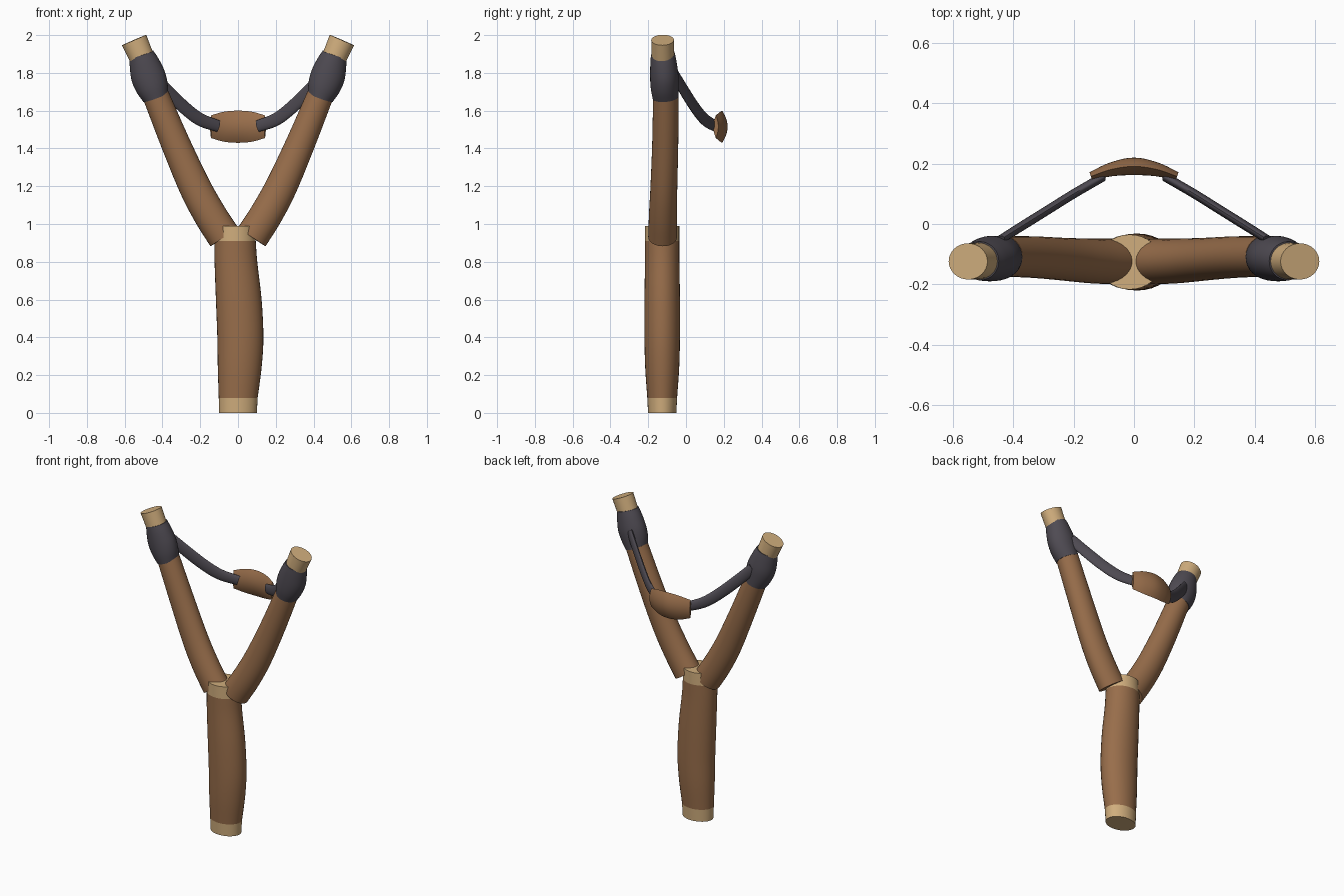
import bpy, math
from mathutils import Vector

if "Cube" in bpy.data.objects:
    bpy.data.objects.remove(bpy.data.objects["Cube"])


def material(name, rgb):
    m = bpy.data.materials.new(name)
    m.diffuse_color = (*rgb, 1)
    m.use_nodes = True
    m.node_tree.nodes["Principled BSDF"].inputs["Base Color"].default_value = m.diffuse_color
    return m


BARK = material("brown wood", (0.315, 0.155, 0.07))
CUT = material("pale cut wood", (0.63, 0.42, 0.205))
WRAP = material("dark rubber", (0.078, 0.07, 0.086))


def resample(stations, steps):
    """Catmull-Rom through stations of (x, y, z, radius_up, radius_side)."""
    s = [Vector(p) for p in stations]
    s = [s[0] * 2 - s[1]] + s + [s[-1] * 2 - s[-2]]
    out = []
    for i in range(1, len(s) - 2):
        a, b, c, d = s[i - 1:i + 3]
        for k in range(steps):
            t = k / steps
            out.append(0.5 * (2 * b + (c - a) * t + (2 * a - 5 * b + 4 * c - d) * t * t
                              + (3 * b - a - 3 * c + d) * t ** 3))
    return out + [s[-2]]


def tube(name, stations, mat, up, steps=5, sides=32, axis=None, lens=False, mirror=False):
    """Capped loft with elliptical or lens-shaped section; one radius lies along 'up'."""
    rings = resample(stations, steps)
    verts, faces = [], []
    n = len(rings)
    for i, r in enumerate(rings):
        p = Vector(r[:3])
        t = axis or (Vector(rings[min(i + 1, n - 1)][:3]) - Vector(rings[max(i - 1, 0)][:3])).normalized()
        u = (up - t * up.dot(t)).normalized()
        w = t.cross(u)
        for k in range(sides):
            a = 2 * math.pi * k / sides
            c, s = math.cos(a), math.sin(a)
            if lens:
                c *= abs(c)
            verts.append(p + u * (s * r[3]) + w * (c * r[4]))
    for i in range(n - 1):
        for k in range(sides):
            k2 = (k + 1) % sides
            faces.append((i * sides + k, i * sides + k2, (i + 1) * sides + k2, (i + 1) * sides + k))
    faces.append(tuple(reversed(range(sides))))
    faces.append(tuple(range((n - 1) * sides, n * sides)))
    # normals: up, w, t are ordered so that the side loops need flipping
    for sign, prefix in ((1, "left_"), (-1, "right_")) if mirror else ((1, ""),):
        me = bpy.data.meshes.new(prefix + name)
        vs = [(v.x * sign, v.y, v.z) for v in verts]
        me.from_pydata(vs, [], faces if sign > 0 else [tuple(reversed(f)) for f in faces])
        me.materials.append(mat)
        ob = bpy.data.objects.new(prefix + name, me)
        bpy.context.collection.objects.link(ob)
        bpy.ops.object.select_all(action='DESELECT')
        ob.select_set(True)
        bpy.context.view_layer.objects.active = ob
        bpy.ops.object.mode_set(mode='EDIT')
        bpy.ops.mesh.select_all(action='SELECT')
        bpy.ops.mesh.normals_make_consistent(inside=False)
        bpy.ops.object.mode_set(mode='OBJECT')
        bpy.ops.object.shade_smooth_by_angle(angle=math.radians(40))


X, Y, Z = Vector((1, 0, 0)), Vector((0, 1, 0)), Vector((0, 0, 1))
CY = -0.126

# Handle: pale bottom, bark grip, pale top
tube("handle_bottom", [(0, CY, 0, .075, .10), (.001, CY, .08, .079, .103)], CUT, Y, 2, axis=Z)
tube("handle_grip", [(.001, CY, .08, .079, .103), (.009, CY, .24, .09, .116),
                     (.0125, CY, .40, .094, .122), (.004, CY, .60, .094, .121),
                     (-.011, CY, .80, .091, .113), (-.015, CY, .91, .091, .109)], BARK, Y, axis=Z)
tube("handle_top", [(-.015, CY, .91, .091, .109), (-.014, CY, .99, .091, .104)], CUT, Y, 2, axis=Z)

# Forked arms
tube("arm", [(-.072, -.124, .93, .076, .088), (-.15, -.122, 1.052, .074, .087),
             (-.23, -.117, 1.20, .071, .084), (-.33, -.110, 1.425, .069, .077),
             (-.435, -.107, 1.68, .067, .070)], BARK, Y, mirror=True)

# Rubber wrappings around the arm ends
tube("arm_wrap", [(-.435, -.108, 1.67, .069, .070), (-.455, -.113, 1.725, .074, .086),
                  (-.476, -.115, 1.785, .075, .091), (-.496, -.119, 1.85, .070, .080),
                  (-.511, -.122, 1.897, .064, .066)], WRAP, Y, 4, mirror=True)

# Pale cut tips
tube("arm_tip", [(-.505, -.122, 1.87, .061, .065), (-.55, -.124, 1.974, .060, .070)],
     CUT, Y, 2, mirror=True)

# Flat elastic bands sagging back to the pouch
tube("band", [(-.45, -.056, 1.785, .034, .014), (-.37, -.006, 1.70, .036, .015),
              (-.28, .05, 1.613, .036, .015), (-.20, .10, 1.553, .035, .015),
              (-.105, .155, 1.518, .031, .015)], WRAP, Z, 4, 20, mirror=True)

# Curved pouch
tube("pouch", [(-.143, .158, 1.515, .060, .014), (-.075, .181, 1.515, .079, .023),
               (0, .191, 1.515, .085, .029), (.075, .181, 1.515, .079, .023),
               (.143, .158, 1.515, .060, .014)], BARK, Z, 5, 32, lens=True)
